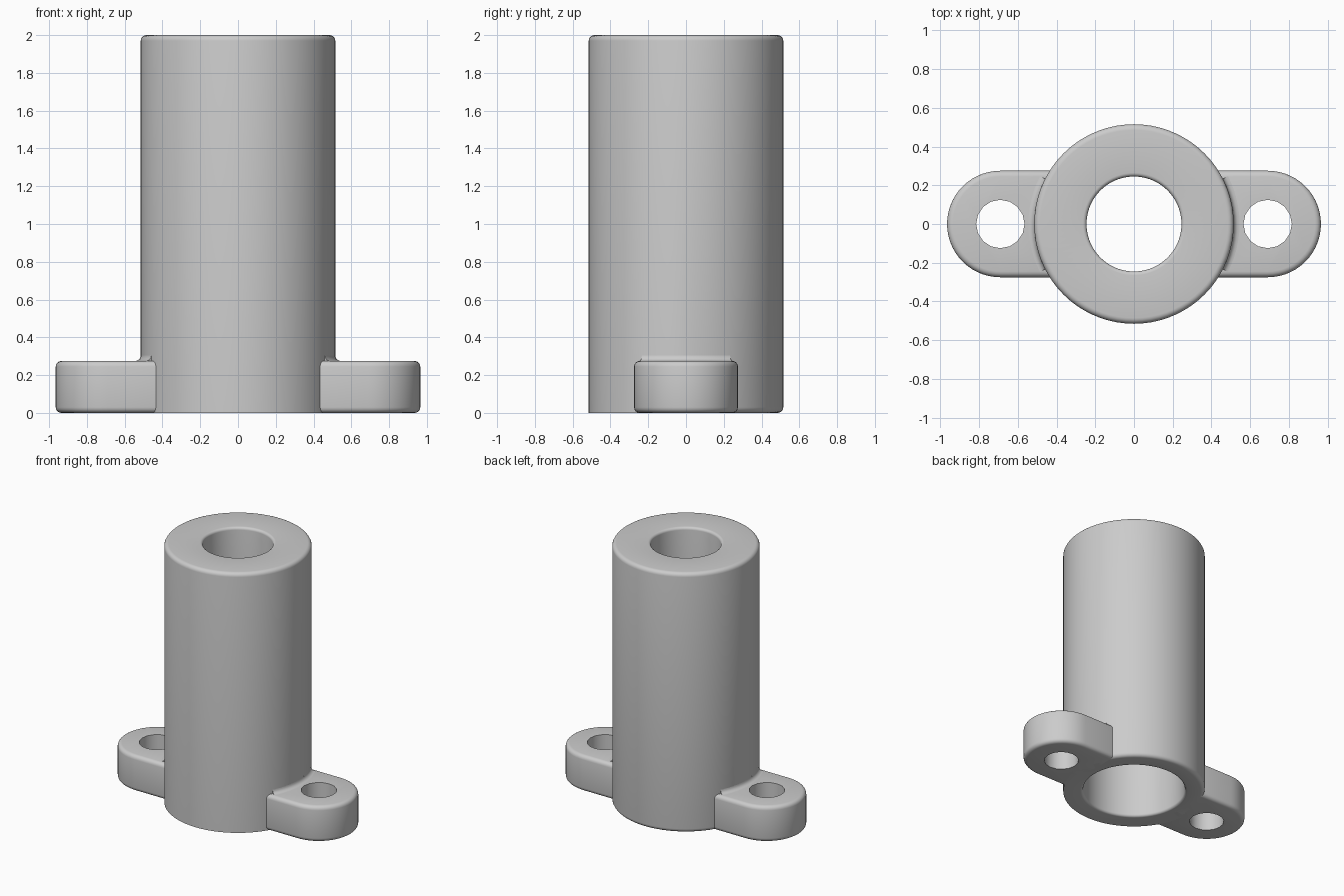
import bpy
import bmesh
from math import sin, cos, pi, radians

cube = bpy.data.objects.get("Cube")
if cube:
    bpy.data.objects.remove(cube, do_unlink=True)

grey = bpy.data.materials.new("light grey")
grey.use_nodes = True
grey.diffuse_color = (0.6, 0.6, 0.6, 1)
grey.node_tree.nodes["Principled BSDF"].inputs["Base Color"].default_value = (0.6, 0.6, 0.6, 1)

OUTER, BORE, TOP_HOLE = 0.515, 0.37, 0.245
HEIGHT, STEP, ROUND = 2.0, 1.2, 0.03
EAR_X, EAR_R, EAR_H, BOLT_R = 0.69, 0.275, 0.275, 0.125


def make_object(name, bm):
    bmesh.ops.recalc_face_normals(bm, faces=bm.faces)
    mesh = bpy.data.meshes.new(name)
    bm.to_mesh(mesh)
    bm.free()
    mesh.materials.append(grey)
    obj = bpy.data.objects.new(name, mesh)
    bpy.context.collection.objects.link(obj)
    return obj


def activate(obj):
    bpy.ops.object.select_all(action='DESELECT')
    obj.select_set(True)
    bpy.context.view_layer.objects.active = obj


def smooth(obj):
    activate(obj)
    bpy.ops.object.shade_smooth_by_angle(angle=radians(30))


def arc(cx, cz, r, start, end, steps=5):
    angles = [radians(start + (end - start) * i / steps) for i in range(steps + 1)]
    return [(cx + r * cos(a), cz + r * sin(a)) for a in angles]


def lathe(name, profile, start, end, steps, closed, shape=lambda r, z, a: r):
    """Sweep a closed (radius, height) profile around z."""
    bm = bmesh.new()
    rings = []
    for i in range(steps if closed else steps + 1):
        a = start + (end - start) * i / steps
        ring = []
        for r, z in profile:
            rr = shape(r, z, a)
            ring.append(bm.verts.new((rr * cos(a), rr * sin(a), z)))
        rings.append(ring)
    n = len(profile)
    for i in range(steps):
        p, q = rings[i], rings[(i + 1) % len(rings)]
        for j in range(n):
            k = (j + 1) % n
            bm.faces.new((p[j], p[k], q[k], q[j]))
    if not closed:
        bm.faces.new(rings[0])
        bm.faces.new(rings[-1])
    return make_object(name, bm)


# Stepped tube: wide bore from below, narrow opening on top
small = 0.02
profile = (arc(OUTER - ROUND, ROUND, ROUND, -90, 0)
           + arc(OUTER - ROUND, HEIGHT - ROUND, ROUND, 0, 90)
           + arc(TOP_HOLE + small, HEIGHT - small, small, 90, 180)
           + [(TOP_HOLE, STEP), (BORE, STEP)]
           + arc(BORE + small, small, small, 180, 270))


def front_edge_sharp(r, z, a):
    # The lower rim is rounded only on the back half
    return OUTER if z < ROUND and r > OUTER - ROUND - 0.001 and sin(a) < -0.01 else r


smooth(lathe("tube", profile, 0, 2 * pi, 72, True, front_edge_sharp))


# Mounting ears with rounded rims and bolt holes
def make_ear(name, side):
    bm = bmesh.new()
    outline = [(0.4, -EAR_R)] + arc(EAR_X, 0, EAR_R, -90, 90, 28) + [(0.4, EAR_R)]
    base = bm.faces.new([bm.verts.new((side * x, side * y, 0)) for x, y in outline])
    top = bmesh.ops.extrude_face_region(bm, geom=[base])["geom"]
    bmesh.ops.translate(bm, vec=(0, 0, EAR_H),
                        verts=[v for v in top if isinstance(v, bmesh.types.BMVert)])
    ear = make_object(name, bm)

    bevel = ear.modifiers.new("rounded rim", 'BEVEL')
    bevel.width = ROUND
    bevel.segments = 4
    bevel.limit_method = 'ANGLE'
    bevel.angle_limit = radians(40)

    bpy.ops.mesh.primitive_cylinder_add(vertices=16, radius=BOLT_R, depth=1,
                                        location=(side * EAR_X, 0, 0))
    cutter = bpy.context.object
    cutter.name = "bolt_hole_cutter"
    cutter.hide_render = True
    cutter.data.materials.append(grey)
    cut = ear.modifiers.new("bolt hole", 'BOOLEAN')
    cut.operation = 'DIFFERENCE'
    cut.solver = 'EXACT'
    cut.object = cutter
    activate(ear)
    bpy.ops.object.convert(target='MESH')
    bpy.data.objects.remove(cutter, do_unlink=True)
    smooth(ear)


# Concave blend where each ear meets the tube
blend = [(OUTER - 0.02, EAR_H - 0.01), (OUTER + ROUND, EAR_H - 0.01)]
blend += arc(OUTER + ROUND, EAR_H + ROUND, ROUND, 270, 180)
blend += [(OUTER - 0.02, EAR_H + ROUND)]

for label, side, middle in (("left", 1, 0), ("right", -1, pi)):
    make_ear(label + "_ear", side)
    half = radians(27)
    smooth(lathe(label + "_ear_blend", blend, middle - half, middle + half, 12, False))
